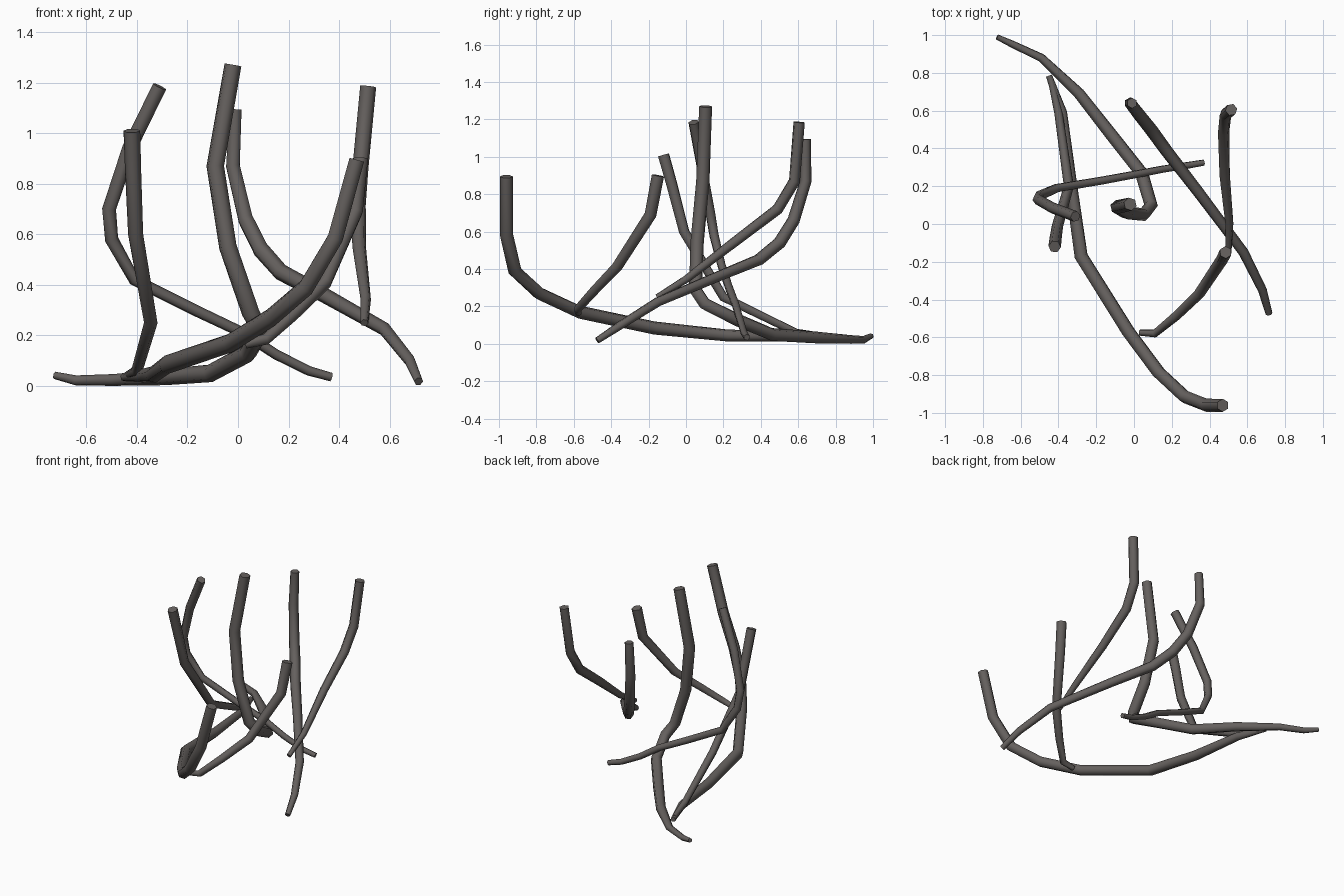
import bpy, math

# One dull grey-brown material for the whole root tangle
mat = bpy.data.materials.new("dark bark")
mat.diffuse_color = (0.13, 0.118, 0.112, 1)


def root(name, points):
    """Tapered six-sided tube through (x, y, z, radius) points."""
    cu = bpy.data.curves.new(name, 'CURVE')
    cu.dimensions = '3D'
    cu.bevel_depth = 1.07
    cu.bevel_resolution = 1
    cu.use_fill_caps = True
    sp = cu.splines.new('POLY')
    sp.points.add(len(points) - 1)
    for p, (x, y, z, r) in zip(sp.points, points):
        p.co = (x, y, z, 1)
        p.radius = r
    cu.materials.append(mat)
    ob = bpy.data.objects.new(name, cu)
    bpy.context.collection.objects.link(ob)
    bpy.ops.object.select_all(action='DESELECT')
    ob.select_set(True)
    bpy.context.view_layer.objects.active = ob
    bpy.ops.object.convert(target='MESH')
    # Smooth round the tube, sharp at the cut ends
    bpy.ops.object.shade_smooth_by_angle(angle=math.radians(70))


# Tall centre root trailing to the back left
root("center_root", [
    (-0.02, 0.105, 1.27, .033), (-0.09, 0.09, 0.87, .034),
    (-0.04, 0.06, 0.55, .034), (0.05, 0.05, 0.29, .034),
    (0.09, 0.10, 0.215, .034), (0.04, 0.27, 0.13, .034),
    (-0.11, 0.46, 0.05, .033), (-0.29, 0.69, 0.035, .030),
    (-0.49, 0.88, 0.024, .022), (-0.64, 0.95, 0.022, .019),
    (-0.725, 0.99, 0.042, .014)])

# Left root crossing toward the right
root("left_root", [
    (-0.31, 0.04, 1.185, .027), (-0.43, 0.085, 0.94, .027),
    (-0.51, 0.13, 0.70, .026), (-0.50, 0.15, 0.58, .025),
    (-0.41, 0.19, 0.42, .022), (-0.17, 0.23, 0.30, .021),
    (0.02, 0.265, 0.21, .020), (0.15, 0.29, 0.125, .019),
    (0.28, 0.31, 0.06, .018), (0.37, 0.325, 0.035, .016)])

# Long root sweeping along the ground to the front
root("front_root", [
    (0.47, -0.96, 0.895, .032), (0.385, -0.96, 0.585, .033),
    (0.27, -0.915, 0.39, .034), (0.13, -0.785, 0.27, .034),
    (-0.03, -0.57, 0.17, .034), (-0.28, -0.17, 0.085, .034),
    (-0.335, 0.22, 0.045, .031), (-0.38, 0.59, 0.04, .025),
    (-0.45, 0.785, 0.035, .016)])

# Branch sharing the back end of the long root
root("left_branch", [
    (-0.42, -0.12, 1.01, .031), (-0.415, -0.075, 0.85, .030),
    (-0.405, -0.01, 0.60, .028), (-0.345, 0.20, 0.25, .025),
    (-0.40, 0.59, 0.06, .021), (-0.44, 0.76, 0.04, .015)])

# Back root crossing to the front right
root("back_root", [
    (-0.01, 0.64, 1.095, .026), (-0.02, 0.64, 0.87, .029),
    (0.03, 0.575, 0.66, .031), (0.09, 0.50, 0.54, .032),
    (0.17, 0.39, 0.45, .031), (0.34, 0.17, 0.36, .028),
    (0.58, -0.15, 0.225, .025), (0.68, -0.35, 0.10, .022),
    (0.715, -0.475, 0.018, .017)])

# Right root leaning backward
root("right_root", [
    (0.515, 0.605, 1.185, .030), (0.485, 0.58, 0.87, .030),
    (0.475, 0.49, 0.72, .029), (0.48, 0.26, 0.545, .026),
    (0.505, 0.0, 0.345, .020), (0.50, -0.155, 0.25, .015)])

# Branch rising from the long root
root("right_branch", [
    (0.485, -0.15, 0.90, .031), (0.465, -0.19, 0.69, .030),
    (0.345, -0.37, 0.41, .027), (0.22, -0.49, 0.285, .024),
    (0.11, -0.58, 0.185, .021), (0.03, -0.575, 0.165, .016)])
